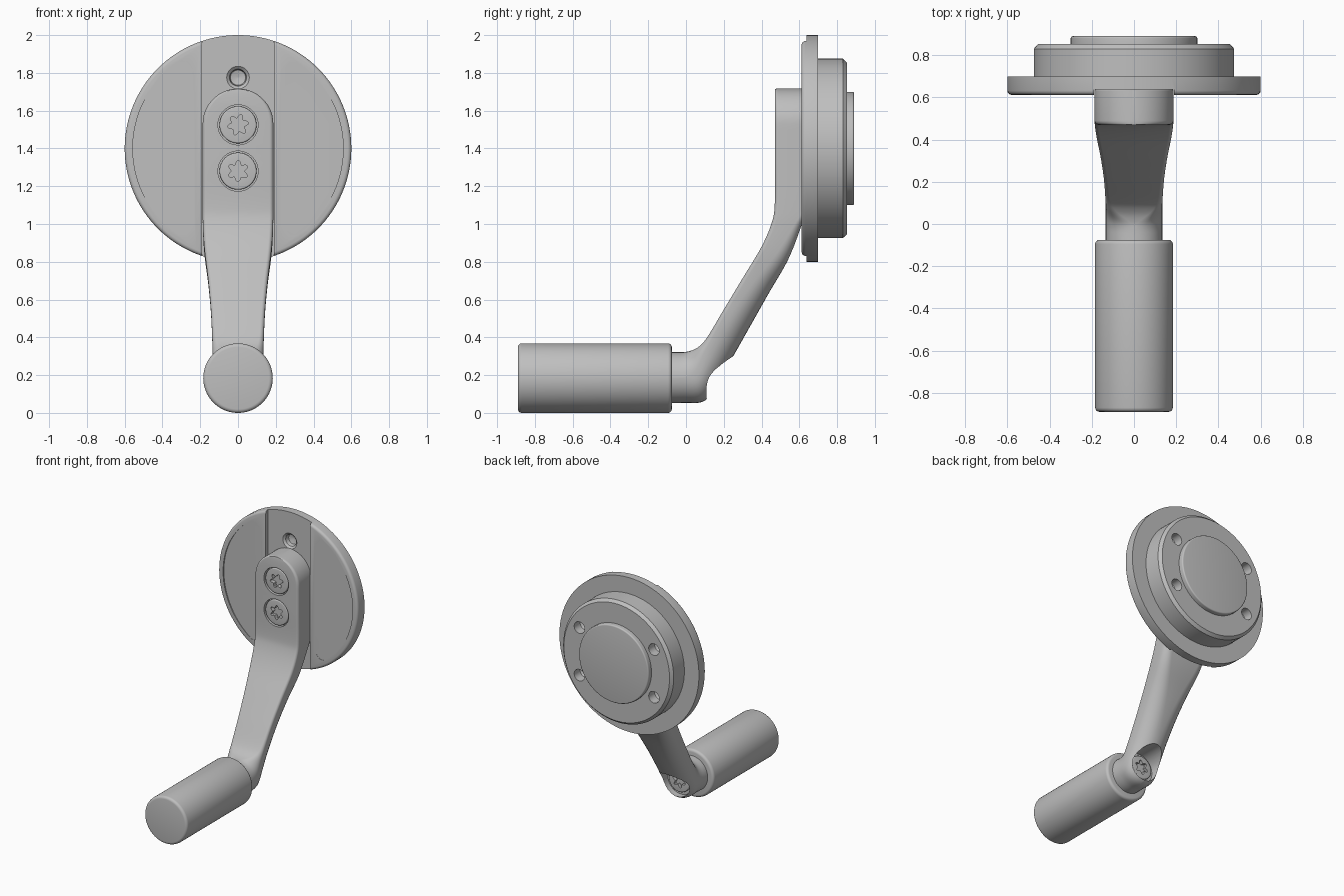
import bpy, bmesh, math
from mathutils import Vector

if "Cube" in bpy.data.objects:
    bpy.data.objects.remove(bpy.data.objects["Cube"], do_unlink=True)

grey = bpy.data.materials.new("plain_grey")
grey.use_nodes = True
grey.diffuse_color = (0.52, 0.52, 0.52, 1)
grey.node_tree.nodes["Principled BSDF"].inputs["Base Color"].default_value = (0.52, 0.52, 0.52, 1)


def skin(name, rings):
    """Join closed rings of points into a capped solid."""
    bm = bmesh.new()
    loops = [[bm.verts.new(p) for p in ring] for ring in rings]
    n = len(loops[0])
    for a, b in zip(loops, loops[1:]):
        for i in range(n):
            j = (i + 1) % n
            bm.faces.new((a[i], a[j], b[j], b[i]))
    bm.faces.new(loops[0])
    bm.faces.new(loops[-1])
    bmesh.ops.recalc_face_normals(bm, faces=bm.faces)
    mesh = bpy.data.meshes.new(name)
    bm.to_mesh(mesh)
    bm.free()
    mesh.materials.append(grey)
    obj = bpy.data.objects.new(name, mesh)
    bpy.context.collection.objects.link(obj)
    return obj


def turned(name, profile, x=0, z=0, sides=96):
    """Solid turned around an axis along y, from (radius, y) points."""
    turns = [math.tau * i / sides for i in range(sides)]
    return skin(name, [[(x + r * math.cos(t), y, z + r * math.sin(t)) for t in turns]
                       for r, y in profile])


def star(name, z, y0, y1, turn):
    """Six-lobed driver socket."""
    ring = []
    for i in range(48):
        t = math.tau * i / 48
        r = 0.045 + 0.011 * math.cos(6 * t)
        ring.append((r * math.cos(t + turn), r * math.sin(t + turn) + z))
    return skin(name, [[(x, y, h) for x, h in ring] for y in (y0, y1)])


def cut(obj, cutter):
    mod = obj.modifiers.new("cut", "BOOLEAN")
    mod.operation = "DIFFERENCE"
    mod.solver = "EXACT"
    mod.object = cutter
    bpy.context.view_layer.update()
    with bpy.context.temp_override(object=obj, active_object=obj, selected_objects=[obj]):
        bpy.ops.object.modifier_apply(modifier=mod.name)
    bpy.data.objects.remove(cutter, do_unlink=True)


def rounded(r, y0, y1, b, front=True, back=True):
    """Cylinder profile with rounded rims."""
    arc = [math.pi / 2 * i / 4 for i in range(5)]
    p = [(r - b + b * math.sin(a), y0 + b - b * math.cos(a)) for a in arc] if front else [(r, y0)]
    q = [(r - b + b * math.cos(a), y1 - b + b * math.sin(a)) for a in arc] if back else [(r, y1)]
    return p + q


# Grip
GRIP_Z = 0.184
grip = turned("grip", rounded(0.184, -0.89, -0.075, 0.02), z=GRIP_Z)

# Round plate with a vertical channel across its front
DISC_Z = 1.4
FACE, FLOOR = 0.612, 0.637
plate = turned("round_plate", rounded(0.6, FACE, 0.698, 0.02, back=False), z=DISC_Z, sides=128)
w = 0.19
cut(plate, skin("channel_cutter", [[(-w, y, 0.5), (w, y, 0.5), (w, y, 2.3), (-w, y, 2.3)]
                                   for y in (0.4, FLOOR)]))

# Shallow sloping recess on each side of the channel
arc = [math.radians(-56 + 112 * i / 40) for i in range(41)]
outline = [(0.557 * math.cos(a), 0.557 * math.sin(a)) for a in arc]
corner = [(0.275, 0.46), (0.25, 0.435), (0.225, 0.395), (0.205, 0.385)]
outline += corner + [(x, -z) for x, z in reversed(corner)]
for side in (-1, 1):
    cut(plate, skin("recess_cutter", [
        [(side * x, 0.5, DISC_Z + z) for x, z in outline],
        [(side * x, FACE + 0.01 * (x - 0.23) / 0.33, DISC_Z + z) for x, z in outline]]))

# Countersunk hole above the arm
cut(plate, turned("hole_cutter", [(0.062, 0.6), (0.06, FLOOR), (0.045, 0.65), (0.04, 0.68), (0.005, 0.69)],
                  z=1.775, sides=40))

# Hub and cap on the back
hub = turned("hub", [(0.475, 0.69), (0.475, 0.83), (0.455, 0.852)], z=DISC_Z, sides=128)
for deg in (30, 150, 210, 330):
    a = math.radians(deg)
    cut(hub, turned("hub_hole_cutter", [(0.045, 0.9), (0.045, 0.78), (0.004, 0.755)],
                    x=0.37 * math.cos(a), z=DISC_Z + 0.37 * math.sin(a), sides=32))
cap = turned("hub_cap", rounded(0.3, 0.845, 0.89, 0.01, front=False), z=DISC_Z)

# Cranked arm: front y, front z, back y, back z, half width, front and back rounding
stations = [
    (0.47, 1.53, 0.64, 1.53, 0.187, 0.02, 0.01),
    (0.47, 1.32, 0.64, 1.31, 0.187, 0.02, 0.01),
    (0.47, 1.11, 0.64, 1.09, 0.187, 0.02, 0.02),
    (0.455, 1.01, 0.607, 0.98, 0.186, 0.02, 0.04),
    (0.40, 0.88, 0.54, 0.81, 0.178, 0.02, 0.07),
    (0.30, 0.713, 0.445, 0.645, 0.158, 0.02, 0.10),
    (0.20, 0.547, 0.35, 0.477, 0.143, 0.02, 0.12),
    (0.11, 0.397, 0.25, 0.30, 0.136, 0.025, 0.13),
    (0.06, 0.345, 0.18, 0.18, 0.134, 0.05, 0.13),
    (0.01, 0.325, 0.10, 0.065, 0.134, 0.11, 0.134),
    (-0.03, 0.322, -0.01, 0.053, 0.134, 0.134, 0.134),
    (-0.09, 0.322, -0.09, 0.052, 0.134, 0.134, 0.134),
]


def section(s):
    """Rounded rectangle between a front and a back point."""
    front, back = Vector((0, s[0], s[1])), Vector((0, s[2], s[3]))
    depth = (back - front).length
    way = (back - front) / depth
    half = s[4]
    rf = min(s[5], half, depth * 0.499)
    rb = min(s[6], half, depth - rf - 0.002)
    quarter = [math.pi / 2 * i / 8 for i in range(9)]
    right = [(half - rf + rf * math.sin(a), rf - rf * math.cos(a)) for a in quarter]
    right += [(half - rb + rb * math.cos(a), depth - rb + rb * math.sin(a)) for a in quarter]
    both = right + [(-x, d) for x, d in reversed(right)]
    return [front + way * d + Vector((x + (1e-4 if i < len(right) else -1e-4), 0, 0))
            for i, (x, d) in enumerate(both)]


def smooth_path(rows, steps=5):
    """Catmull-Rom blend through the rows."""
    out = []
    for i in range(len(rows) - 1):
        p0, p1 = rows[max(i - 1, 0)], rows[i]
        p2, p3 = rows[i + 1], rows[min(i + 2, len(rows) - 1)]
        for k in range(steps):
            t = k / steps
            out.append([0.5 * (2 * b + (c - a) * t + (2 * a - 5 * b + 4 * c - d) * t * t
                               + (3 * b - a - 3 * c + d) * t ** 3)
                        for a, b, c, d in zip(p0, p1, p2, p3)])
    return out + [rows[-1]]


top = []
for deg in (87, 82, 75, 67, 58, 49, 40, 31, 22, 14, 7):
    a = math.radians(deg)
    z = 1.53 + 0.187 * math.sin(a)
    top.append((0.482 if deg == 87 else 0.47, z, 0.64, z, 0.187 * math.cos(a), 0.02, 0.01))
arm = skin("crank_arm", [section(s) for s in top + smooth_path(stations)])

# Pockets in the arm for the screws
SCREWS = ((1.525, 0.2), (1.28, 0.5))
for z, turn in SCREWS:
    cut(arm, turned("pocket_cutter", [(0.106, 0.4), (0.106, 0.51)], z=z, sides=64))
cut(arm, turned("end_pocket_cutter", [(0.114, 0.06), (0.114, 0.45)], z=0.188, sides=64))

# Screws
screws = []
for i, (z, turn) in enumerate(SCREWS):
    s = turned("plate_screw_%d" % (i + 1), rounded(0.098, 0.474, 0.52, 0.008, back=False), z=z, sides=64)
    cut(s, star("socket_cutter", z, 0.45, 0.505, turn))
    screws.append(s)
s = turned("grip_screw", rounded(0.09, 0.045, 0.085, 0.008, front=False), z=0.188, sides=64)
cut(s, star("socket_cutter", 0.188, 0.06, 0.12, 0.3))
screws.append(s)

# Smooth shading with sharp edges kept
bpy.ops.object.select_all(action="DESELECT")
for obj in [grip, plate, hub, cap, arm] + screws:
    obj.select_set(True)
    bpy.context.view_layer.objects.active = obj
bpy.ops.object.shade_smooth_by_angle(angle=math.radians(30))
